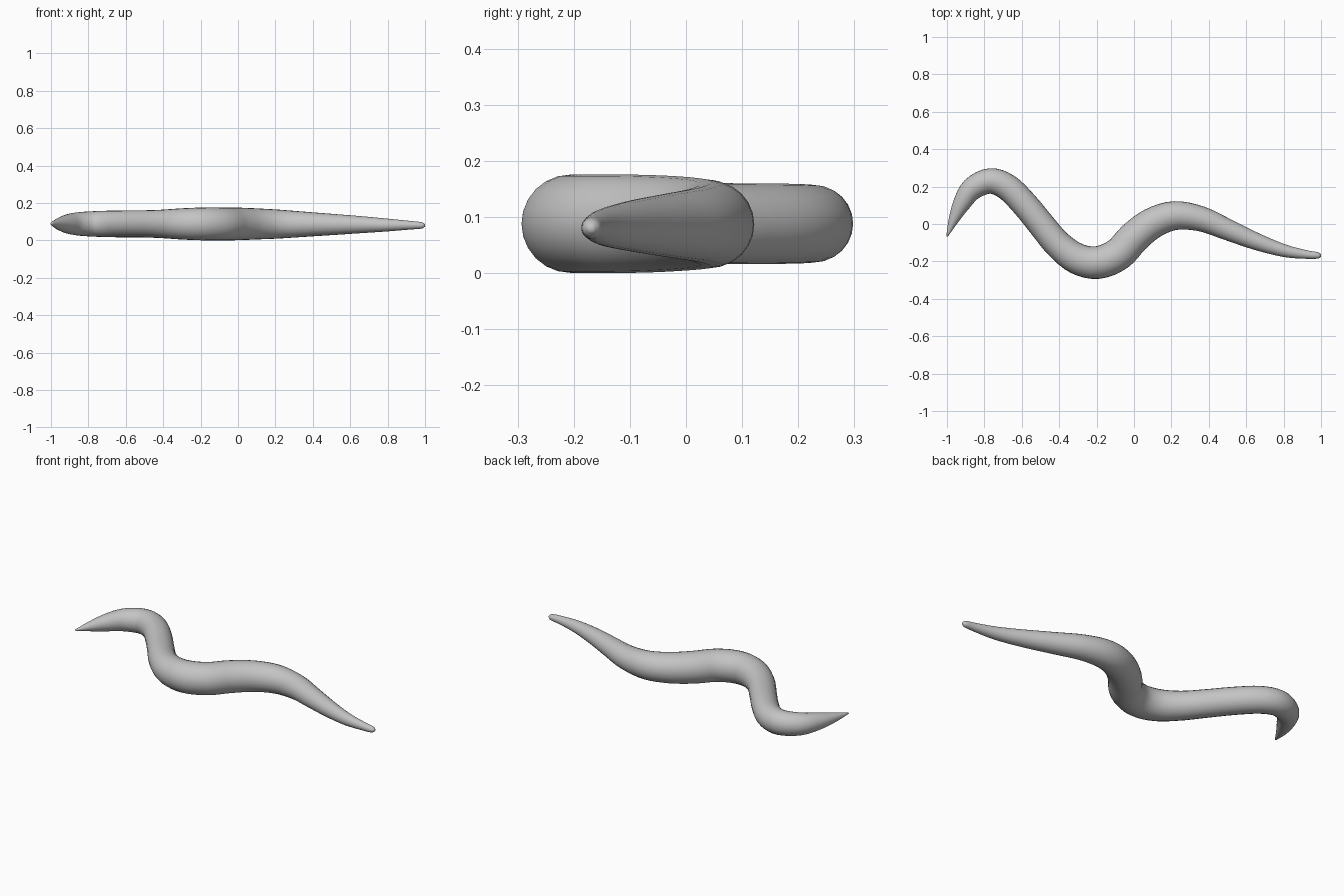
import bpy, bmesh, math
from mathutils import Vector

if "Cube" in bpy.data.objects:
    bpy.data.objects.remove(bpy.data.objects["Cube"])

# Body stations: x, y, z, radius (head tip to tail tip)
STATIONS = [
    (-1.0, -0.067, 0.09, 0.004), (-0.965, 0.02, 0.088, 0.027), (-0.922, 0.107, 0.088, 0.047),
    (-0.865, 0.188, 0.088, 0.061), (-0.77, 0.23, 0.088, 0.068), (-0.675, 0.195, 0.088, 0.071),
    (-0.58, 0.10, 0.088, 0.072), (-0.49, -0.01, 0.088, 0.073), (-0.405, -0.11, 0.088, 0.076),
    (-0.305, -0.185, 0.088, 0.083), (-0.195, -0.206, 0.088, 0.0875), (-0.085, -0.162, 0.088, 0.088),
    (0.0, -0.072, 0.088, 0.087), (0.1, 0.005, 0.088, 0.083), (0.22, 0.045, 0.087, 0.077),
    (0.36, 0.027, 0.086, 0.067), (0.5, -0.03, 0.085, 0.057), (0.65, -0.092, 0.084, 0.046),
    (0.8, -0.142, 0.082, 0.034), (0.92, -0.163, 0.081, 0.023), (0.982, -0.168, 0.08, 0.017),
    (1.0, -0.169, 0.08, 0.006),
]
SIDES, STEPS = 24, 4


def smooth_path(points):
    """Catmull-Rom interpolation of position and radius together."""
    p = [Vector(q) for q in points]
    p = [2 * p[0] - p[1]] + p + [2 * p[-1] - p[-2]]
    out = []
    for a, b, c, d in zip(p, p[1:], p[2:], p[3:]):
        for i in range(STEPS):
            t = i / STEPS
            out.append(0.5 * (2 * b + (c - a) * t + (2 * a - 5 * b + 4 * c - d) * t * t
                              + (3 * b - a - 3 * c + d) * t ** 3))
    return out + [p[-2]]


# Sweep a round section along the winding path
path = smooth_path(STATIONS)
bm = bmesh.new()
rings = []
for i, q in enumerate(path):
    centre = q.to_3d()
    tangent = path[min(i + 1, len(path) - 1)].to_3d() - path[max(i - 1, 0)].to_3d()
    side = Vector((-tangent.y, tangent.x, 0)).normalized()
    ring = []
    for k in range(SIDES):
        a = math.tau * k / SIDES
        ring.append(bm.verts.new(centre + q[3] * (math.cos(a) * side + math.sin(a) * Vector((0, 0, 1)))))
    rings.append(ring)
for r, s in zip(rings, rings[1:]):
    for k in range(SIDES):
        n = (k + 1) % SIDES
        bm.faces.new((r[k], r[n], s[n], s[k]))

# Close the head and tail tips
bm.faces.new(rings[0])
bm.faces.new(rings[-1])
bmesh.ops.recalc_face_normals(bm, faces=bm.faces)
for f in bm.faces:
    f.smooth = True

mesh = bpy.data.meshes.new("worm_body")
bm.to_mesh(mesh)
bm.free()
body = bpy.data.objects.new("worm_body", mesh)
bpy.context.collection.objects.link(body)

grey = bpy.data.materials.new("plain grey")
grey.diffuse_color = (0.55, 0.55, 0.55, 1)
grey.use_nodes = True
grey.node_tree.nodes["Principled BSDF"].inputs["Base Color"].default_value = grey.diffuse_color
mesh.materials.append(grey)
